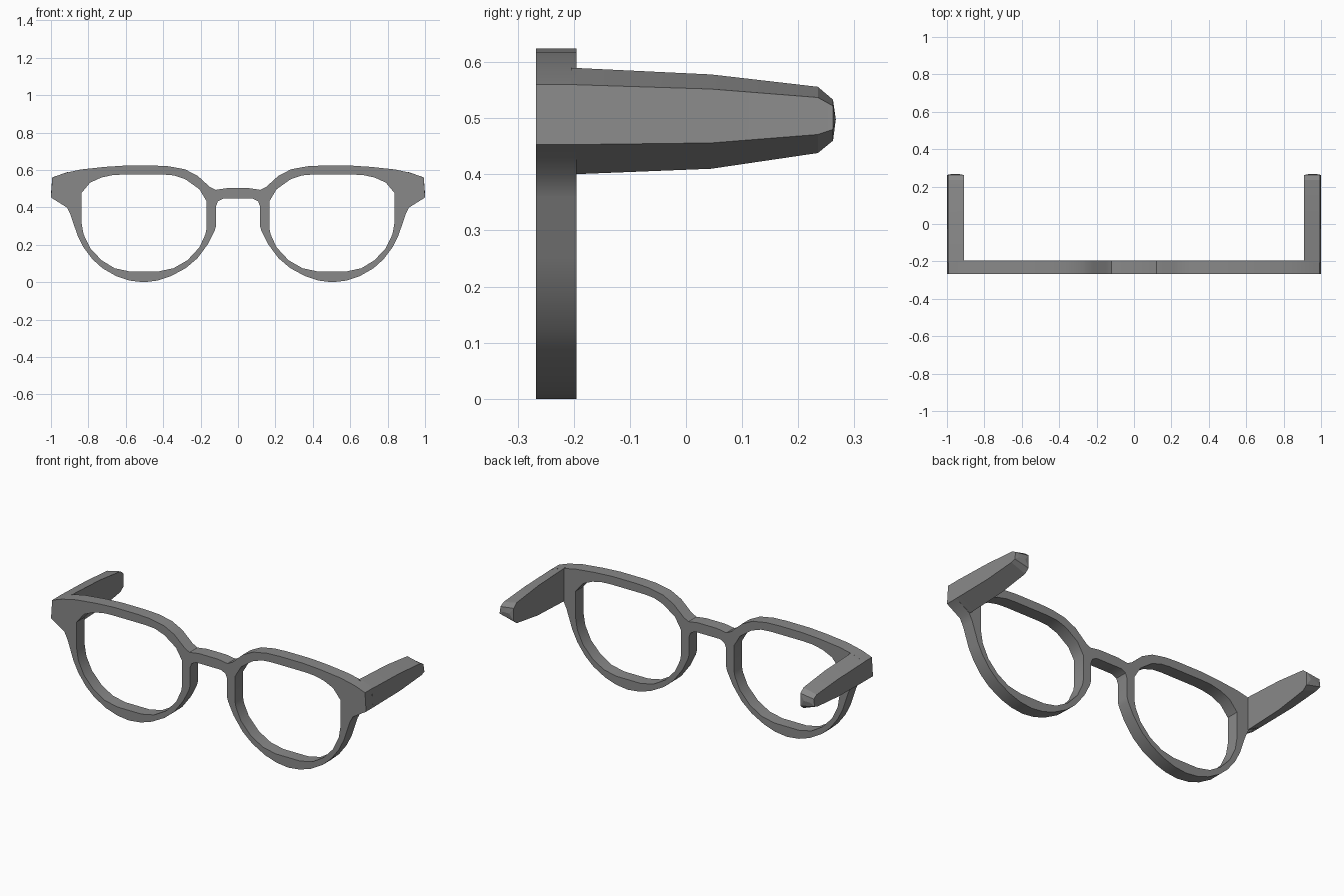
import bpy
import bmesh
import math

default_cube = bpy.data.objects.get("Cube")
if default_cube:
    bpy.data.objects.remove(default_cube, do_unlink=True)

FRONT, BACK = -0.267, -0.195

# One grey plastic for the whole object
grey = bpy.data.materials.new("grey_plastic")
grey.use_nodes = True
colour = (0.25, 0.25, 0.25, 1)
grey.diffuse_color = colour
grey.node_tree.nodes["Principled BSDF"].inputs["Base Color"].default_value = colour


def finish(bm, name, angle):
    """Turn a bmesh into a named, shaded object."""
    bmesh.ops.recalc_face_normals(bm, faces=bm.faces[:])
    mesh = bpy.data.meshes.new(name)
    bm.to_mesh(mesh)
    bm.free()
    mesh.materials.append(grey)
    obj = bpy.data.objects.new(name, mesh)
    bpy.context.collection.objects.link(obj)
    bpy.ops.object.select_all(action="DESELECT")
    obj.select_set(True)
    bpy.context.view_layer.objects.active = obj
    bpy.ops.object.shade_smooth_by_angle(angle=math.radians(angle))
    return obj


def mirrored(points):
    return [(-x, z) for x, z in points]


def add_loop(bm, points):
    """Add a closed loop of edges in the front plane."""
    verts = [bm.verts.new((x, FRONT, z)) for x, z in points]
    return [bm.edges.new((a, b)) for a, b in zip(verts, verts[1:] + verts[:1])]


# Left half of the rim outline, from bridge top round to bridge underside
outline = [
    (.06, .503), (.12, .494), (.15, .509), (.217, .57), (.284, .604),
    (.37, .62), (.45, .624), (.6, .624), (.71, .617), (.84, .603),
    (.93, .583), (.993, .56), (1, .453), (.915, .4), (.895, .36),
    (.858, .25), (.826, .187), (.778, .123), (.725, .075), (.65, .032),
    (.58, .009), (.505, 0), (.43, .009), (.36, .032), (.28, .075),
    (.217, .128), (.16, .205), (.125, .275), (.118, .3), (.118, .405),
    (.108, .432), (.08, .447),
]

# Lens opening on the left side
opening = [
    (.4, .576), (.61, .576), (.67, .573), (.73, .56), (.79, .533),
    (.838, .476), (.838, .326), (.826, .257), (.79, .182), (.73, .118),
    (.66, .075), (.58, .058), (.425, .058), (.345, .075), (.27, .118),
    (.206, .187), (.174, .257), (.168, .29), (.168, .433), (.206, .497),
    (.28, .55), (.34, .571),
]

# Front frame: filled outline with two openings, given thickness
bm = bmesh.new()
edges = add_loop(bm, outline + mirrored(outline)[::-1])
edges += add_loop(bm, opening)
edges += add_loop(bm, mirrored(opening))
bmesh.ops.triangle_fill(bm, use_beauty=True, use_dissolve=False, edges=edges)
extruded = bmesh.ops.extrude_face_region(
    bm, geom=bm.faces[:], use_keep_orig=True)
moved = [v for v in extruded["geom"] if isinstance(v, bmesh.types.BMVert)]
bmesh.ops.translate(bm, verts=moved, vec=(0, BACK - FRONT, 0))
finish(bm, "front_frame", 35)

# Temple stations: y, inner bottom, outer bottom, outer top, inner top
stations = [
    (BACK - .01, .4, .453, .56, .59),
    (.045, .41, .456, .552, .578),
    (.235, .438, .471, .537, .556),
    (.262, .46, .48, .522, .533),
]


def build_temple(name, side):
    """Loft a tapering four-sided arm with a blunt ridge at its tip."""
    bm = bmesh.new()
    rings = []
    for y, low_in, low_out, high_out, high_in in stations:
        section = [(.91, low_in), (1, low_out), (.994, high_out), (.91, high_in)]
        rings.append([bm.verts.new((side * x, y, z)) for x, z in section])
    for ring, following in zip(rings, rings[1:]):
        for i in range(4):
            j = (i + 1) % 4
            bm.faces.new((ring[i], ring[j], following[j], following[i]))
    bm.faces.new(rings[0])
    # Closing ridge
    inner, outer = [bm.verts.new((side * x, .267, .498)) for x in (.935, .975)]
    a, b, c, d = rings[-1]
    for face in ((a, b, outer, inner), (b, c, outer),
                 (c, d, inner, outer), (d, a, inner)):
        bm.faces.new(face)
    return finish(bm, name, 15)


build_temple("left_temple", 1)
build_temple("right_temple", -1)
